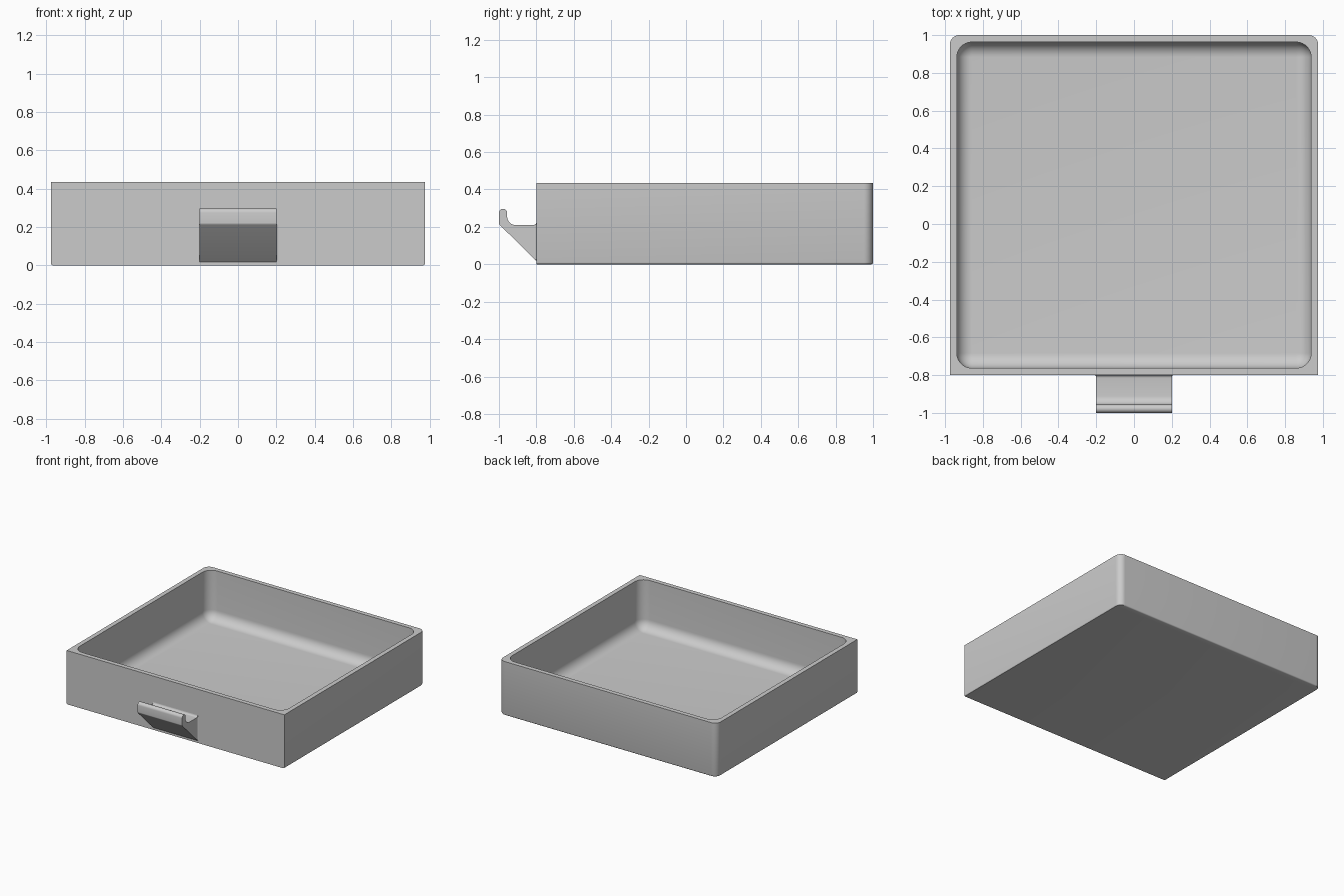
import bpy, bmesh, math

cube = bpy.data.objects.get("Cube")
if cube:
    bpy.data.objects.remove(cube)

GREY = (0.6, 0.6, 0.6, 1)
mat = bpy.data.materials.new("plain grey")
mat.use_nodes = True
mat.diffuse_color = GREY
mat.node_tree.nodes["Principled BSDF"].inputs["Base Color"].default_value = GREY

STEPS = 10  # segments per rounded corner


def finish(name, bm):
    bmesh.ops.remove_doubles(bm, verts=bm.verts, dist=1e-5)
    bmesh.ops.recalc_face_normals(bm, faces=bm.faces)
    mesh = bpy.data.meshes.new(name)
    bm.to_mesh(mesh)
    bm.free()
    mesh.materials.append(mat)
    obj = bpy.data.objects.new(name, mesh)
    bpy.context.collection.objects.link(obj)
    bpy.ops.object.select_all(action="DESELECT")
    obj.select_set(True)
    bpy.context.view_layer.objects.active = obj
    bpy.ops.object.shade_smooth_by_angle(angle=math.radians(30))
    return obj


def arc(cx, cy, r, start, end, n=STEPS):
    angles = [math.radians(start + (end - start) * i / n) for i in range(n + 1)]
    return [(cx + r * math.cos(a), cy + r * math.sin(a)) for a in angles]


def rounded_rect(half_x, front, back, r_front, r_back):
    pts = []
    for sx, y, r, a in ((1, back, r_back, 0), (-1, back, r_back, 90),
                        (-1, front, r_front, 180), (1, front, r_front, 270)):
        sy = 1 if y == back else -1
        pts += arc(sx * (half_x - r), y - sy * r, r, a, a + 90)
    return pts


def loft(bm, rings):
    loops = [[bm.verts.new((x, y, z)) for x, y in pts] for pts, z in rings]
    for a, b in zip(loops, loops[1:]):
        for i in range(len(a)):
            j = (i + 1) % len(a)
            bm.faces.new((a[i], a[j], b[j], b[i]))
    bm.faces.new(loops[0])
    bm.faces.new(loops[-1])


def prism(name, pts, lift, low, high):
    # Extrude a closed profile between two levels
    bm = bmesh.new()
    ends = [[bm.verts.new(lift(p, level)) for p in pts] for level in (low, high)]
    for i in range(len(pts)):
        j = (i + 1) % len(pts)
        bm.faces.new((ends[0][i], ends[0][j], ends[1][j], ends[1][i]))
    for end in ends:
        bm.faces.new(end)
    return finish(name, bm)


# Tray: outer shell, flat rim and filleted cavity lofted as one body
HEIGHT, WALL, FLOOR, FILLET = 0.435, 0.037, 0.037, 0.08
HALF_X, FRONT, BACK = 0.975, -0.8, 1.0
rings = []
for a in (0, 30, 60, 90):  # softened lower edge on the sides and back
    inset = 0.01 * (1 - math.sin(math.radians(a)))
    z = 0.01 * (1 - math.cos(math.radians(a)))
    rings.append((rounded_rect(HALF_X - inset, FRONT, BACK - inset, 0, 0.05 - inset), z))
rings.append((rounded_rect(HALF_X, FRONT, BACK, 0, 0.05), HEIGHT))


def cavity_ring(inset):
    d, r = WALL + inset, FILLET - inset
    return rounded_rect(HALF_X - d, FRONT + d, BACK - d, r, r)


rings.append((cavity_ring(0), HEIGHT))
for i in range(STEPS + 1):
    a = math.radians(90 * i / STEPS)
    rings.append((cavity_ring(FILLET * (1 - math.cos(a))),
                  FLOOR + FILLET * (1 - math.sin(a))))
body = bmesh.new()
loft(body, rings)
finish("tray", body)

# Pull handle: hooked wedge profile in y and z
profile = [(-0.8, 0.018), (-0.994, 0.209)]
profile += arc(-0.985, 0.222, 0.015, 220, 180, 4)
profile += arc(-0.978, 0.275, 0.022, 180, 0)
profile += arc(-0.911, 0.255, 0.045, 180, 270)
profile += arc(-0.815, 0.225, 0.015, 270, 360, 5)
prism("handle", profile, lambda p, x: (x, p[0], p[1]), -0.2, 0.2)

# Small concave flares where the handle meets the tray
for side, label in ((1, "left"), (-1, "right")):
    flare = [(0.2, -0.8)] + arc(0.21, -0.81, 0.01, 180, 90, 4)
    prism("handle_flare_" + label, flare,
          lambda p, z: (side * p[0], p[1], z), 0.025, 0.212)
